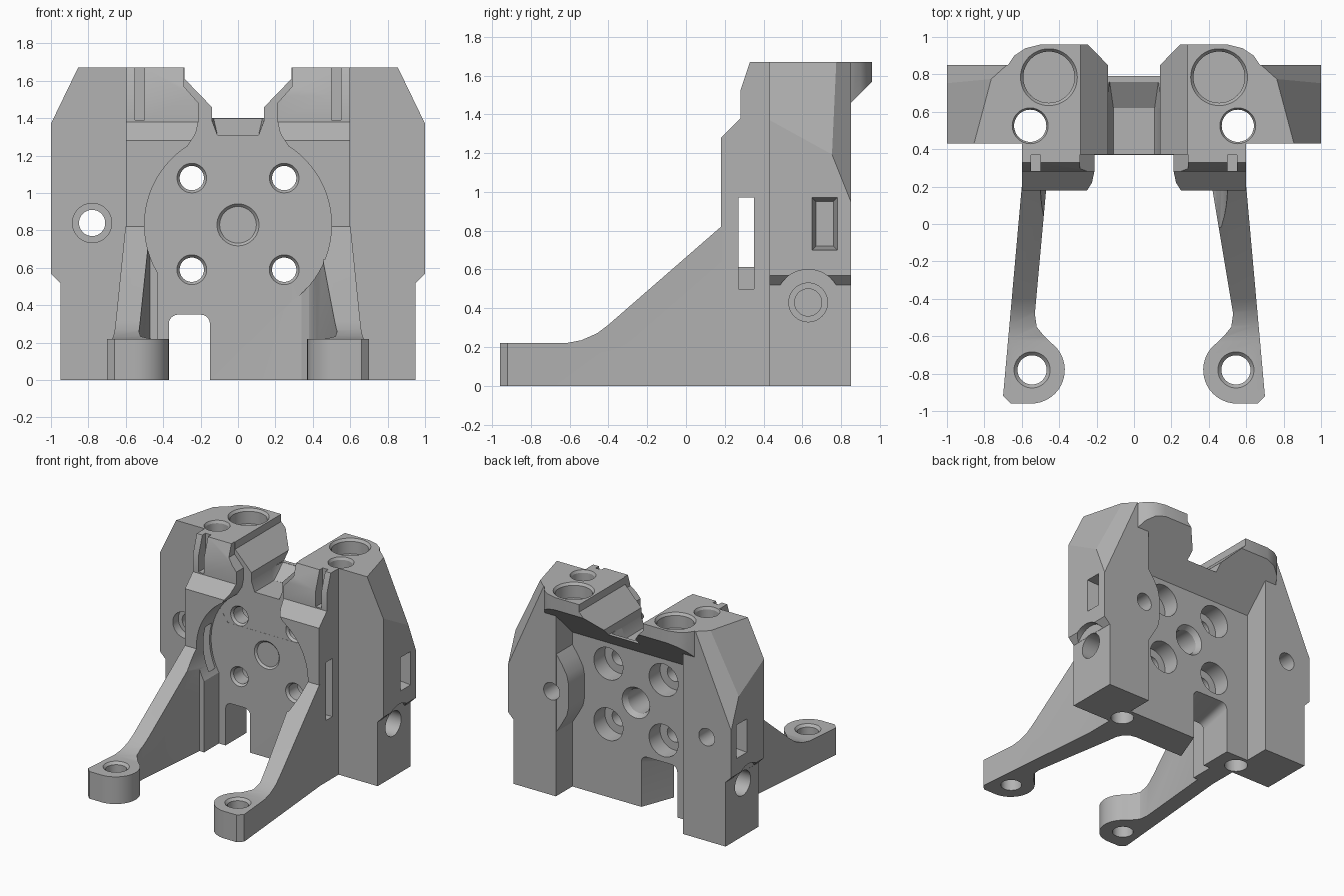
import bpy, bmesh, math
from mathutils import Vector

cube = bpy.data.objects.get("Cube")
if cube:
    bpy.data.objects.remove(cube, do_unlink=True)

grey = bpy.data.materials.new("plain grey")
grey.use_nodes = True
COLOUR = (0.45, 0.45, 0.45, 1)
grey.diffuse_color = COLOUR
grey.node_tree.nodes["Principled BSDF"].inputs["Base Color"].default_value = COLOUR


def to_object(bm, name):
    bmesh.ops.recalc_face_normals(bm, faces=bm.faces[:])
    mesh = bpy.data.meshes.new(name)
    bm.to_mesh(mesh)
    bm.free()
    obj = bpy.data.objects.new(name, mesh)
    bpy.context.collection.objects.link(obj)
    mesh.materials.append(grey)
    return obj


def place(axis, a, b, c):
    """Two profile coordinates plus one along the axis."""
    return {"x": (c, a, b), "y": (a, c, b), "z": (a, b, c)}[axis]


def loft(axis, ring_a, lo, ring_b, hi, name="cutter"):
    bm = bmesh.new()
    va = [bm.verts.new(place(axis, *p, lo)) for p in ring_a]
    vb = [bm.verts.new(place(axis, *p, hi)) for p in ring_b]
    bm.faces.new(va)
    bm.faces.new(vb[::-1])
    n = len(va)
    for i in range(n):
        j = (i + 1) % n
        bm.faces.new((va[i], vb[i], vb[j], va[j]))
    return to_object(bm, name)


def prism(axis, points, lo, hi, name="cutter"):
    return loft(axis, points, lo, points, hi, name)


def rect(a0, a1, b0, b1):
    return [(a0, b0), (a1, b0), (a1, b1), (a0, b1)]


def arc(ca, cb, r, start=0, end=360, n=48):
    full = end - start == 360
    steps = n if full else n - 1
    return [(ca + r * math.cos(math.radians(start + (end - start) * i / steps)),
             cb + r * math.sin(math.radians(start + (end - start) * i / steps)))
            for i in range(n)]


def bore(axis, a, b, lo, hi, r, r_end=None):
    return loft(axis, arc(a, b, r), lo, arc(a, b, r_end or r), hi)


def mirrored(points):
    return points + [(-a, b) for a, b in reversed(points)]


def combine(target, tool, op="DIFFERENCE"):
    mod = target.modifiers.new("combine", "BOOLEAN")
    mod.operation, mod.solver, mod.object = op, "EXACT", tool
    graph = bpy.context.evaluated_depsgraph_get()
    mesh = bpy.data.meshes.new_from_object(target.evaluated_get(graph))
    target.modifiers.clear()
    target.data = mesh
    bpy.data.objects.remove(tool, do_unlink=True)


def slice_off(obj, p, q, r):
    """Trim the outer upper corner along the plane through three points."""
    p, q, r = Vector(p), Vector(q), Vector(r)
    normal = (q - p).cross(r - p)
    if normal.z < 0:
        normal = -normal
    bm = bmesh.new()
    bm.from_mesh(obj.data)
    cut = bmesh.ops.bisect_plane(bm, geom=bm.verts[:] + bm.edges[:] + bm.faces[:],
                                 plane_co=p, plane_no=normal, clear_outer=True)
    edges = [e for e in cut["geom_cut"] if isinstance(e, bmesh.types.BMEdge)]
    bmesh.ops.edgeloop_fill(bm, edges=edges)
    bmesh.ops.recalc_face_normals(bm, faces=bm.faces[:])
    bm.to_mesh(obj.data)
    bm.free()


# Main block with stepped sides and faceted upper corners
body = prism("y", mirrored([(.95, 0), (.95, .52), (1, .57), (1, 1.67)]), .43, .85, "bracket_body")
for s in (-1, 1):
    slice_off(body, (s * .85, .45, 1.67), (s, .45, 1.36), (s * .77, .75, 1.67))
    slice_off(body, (s * .68, .85, 1.67), (s, .75, 1.2), (s, .85, .95))

# Rear recess with a sloped ceiling
combine(body, prism("x", [(.64, -.1), (.64, 1.26), (1, 1.62), (1, -.1)], -.57, .57))

# Overhanging rear lip
lip = prism("z", mirrored([(.66, .6), (.68, .84), (.64, .9), (.58, .94), (.5, .96)]), 1.1, 1.67)
combine(lip, prism("x", [(.55, 1.16), (1, 1.61), (1, 1.8), (.55, 1.8)], -1, 1), "INTERSECT")
combine(body, lip, "UNION")

# Front wall with a sloped shoulder
wall = prism("x", [(.5, 0), (.5, 1.67), (.33, 1.67), (.28, 1.52), (.28, 1.38), (.18, 1.28), (.18, 0)],
             -.6, .6)
combine(wall, prism("y", rect(-.43, .43, -.1, .6), 0, .37))
combine(body, wall, "UNION")

# Legs with round feet; the left root blends into the plate
roots = {-1: [(.43, .45), (.47, .18)],
         1: [(.29, .45), (.29, .37), (.34, .36), (.38, .33), (.405, .28), (.42, .18)]}
for s, root in roots.items():
    outline = (root + [(.53, -.48), (.52, -.55), (.48, -.6)] + arc(.55, -.78, .18, 125, 270, 20)
               + [(.66, -.96), (.7, -.92), (.6, .2), (.6, .45)])
    leg = prism("z", [(s * x, y) for x, y in outline], 0, 1)
    combine(leg, prism("x", [(-1, -.1), (-1, .22), (-.62, .22), (-.54, .235), (-.46, .27), (-.4, .315),
                             (.18, .82), (.6, .82), (.6, -.1)], -1, 1), "INTERSECT")
    combine(body, leg, "UNION")
    combine(body, bore("z", s * .545, -.78, -.1, .3, .078))
    combine(body, bore("z", s * .545, -.78, .2, .24, .078, .115))

# Rear screw boss on the left, flaring into the pillar
combine(body, prism("y", [(.7, .5), (.57, .52), (.52, .6), (.475, .68), (.46, .75), (.46, .93),
                          (.475, 1), (.52, 1.08), (.57, 1.15), (.7, 1.17)], .5, .845), "UNION")

# Round front pocket with its flared neck
combine(body, prism("y", arc(0, .83, .5, n=72), -.02, .37))
combine(body, prism("y", mirrored([(.35, 1), (.42, 1.1), (.36, 1.17), (.27, 1.25), (.225, 1.32),
                                   (.21, 1.39), (.21, 1.48), (.29, 1.57), (.29, 1.8)]), .1, .371))

# Top notch with a floor that ramps up to the rear rim
combine(body, prism("y", mirrored([(.285, 1.8), (.285, 1.61), (.14, 1.46), (.14, 1.4)]), 0, 1.1))
floor = mirrored([(.14, 1.45), (.14, 1.39), (.11, 1.31)])
rim = mirrored([(.14, 1.45), (.14, 1.41), (.13, 1.398)])
combine(body, prism("y", floor, 0, .62))
combine(body, loft("y", floor, .619, rim, .76))


# Cable opening at the bottom, widening to the rear
def opening(left, right, top):
    return ([(right, -.1)] + arc(right - .05, top - .05, .05, 0, 90, 7)
            + arc(left + .05, top - .05, .05, 90, 180, 7) + [(left, -.1)])


combine(body, prism("y", opening(-.37, -.15, .35), .1, .38))
combine(body, loft("y", opening(-.37, -.15, .35), .37, opening(-.37, -.04, .42), .66))

# Plate holes, counterbored from the rear
for x in (-.247, .247):
    for z in (.59, 1.08):
        combine(body, bore("y", x, z, .3, .7, .065))
        combine(body, bore("y", x, z, .36, .39, .087, .065))
        combine(body, bore("y", x, z, .5, .7, .13))
combine(body, bore("y", 0, .83, .3, .7, .098))
combine(body, bore("y", 0, .83, .36, .385, .122, .098))
combine(body, bore("y", 0, .83, .6, .65, .098, .13))

# Flange holes
combine(body, bore("y", -.78, .84, .3, 1, .07))
combine(body, bore("y", -.78, .84, .4, .5, .105))
combine(body, bore("y", .61, .84, .5, 1, .07))

for s in (-1, 1):
    # Vertical rod holes and shallow top sockets
    combine(body, bore("z", s * .555, .525, -.1, 1.8, .086))
    combine(body, bore("z", s * .555, .525, 1.65, 1.69, .086, .106))
    combine(body, bore("z", s * .455, .785, 1.55, 1.8, .137))
    combine(body, bore("z", s * .455, .785, 1.65, 1.69, .137, .167))
    # Side arch, side bolt hole and tapered pocket
    combine(body, bore("x", .63, .43, s * .951, s * 1.1, .17))
    combine(body, bore("x", .63, .43, s * .78, s * 1.1, .1))
    combine(body, bore("x", .63, .43, s * .7, s * 1.1, .07))
    combine(body, loft("x", rect(.67, .76, .72, .95), s * .9, rect(.64, .79, .69, .98), s * 1.05))
    # Wall window and front groove
    combine(body, prism("x", rect(.27, .35, .5, .97), s * .45, s * .7))
    combine(body, prism("y", rect(s * .5, s * .55, 1.39, 1.8), .2, .37))

# Finish: one material, smooth bores with crisp edges
body.data.materials.clear()
body.data.materials.append(grey)
for poly in body.data.polygons:
    poly.material_index = 0
bpy.ops.object.select_all(action="DESELECT")
body.select_set(True)
bpy.context.view_layer.objects.active = body
bpy.ops.object.shade_smooth_by_angle(angle=math.radians(25))
